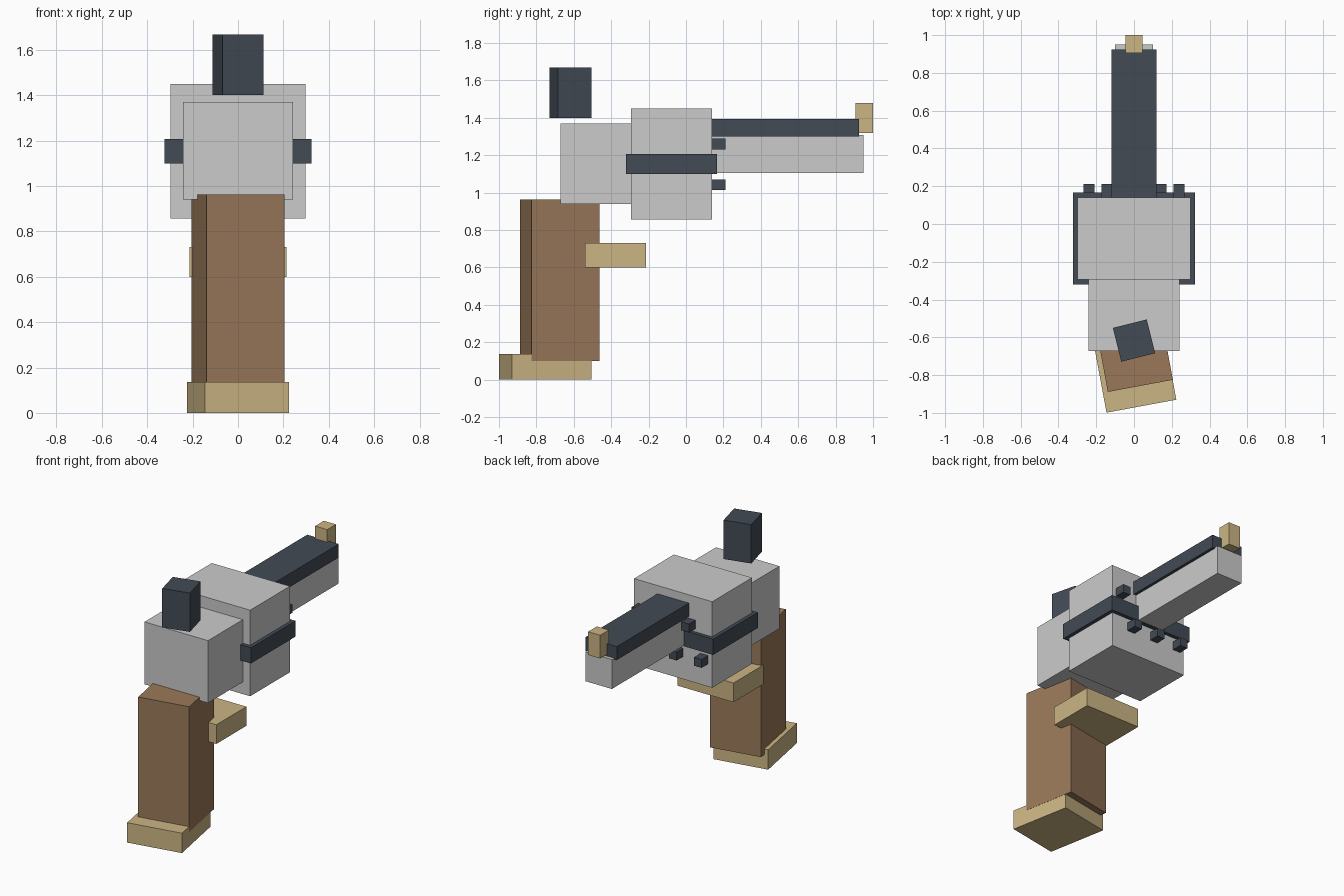
import bpy
from math import radians

if "Cube" in bpy.data.objects:
    bpy.data.objects.remove(bpy.data.objects["Cube"])


def material(name, rgb):
    m = bpy.data.materials.new(name)
    m.diffuse_color = (*rgb, 1)
    m.use_nodes = True
    m.node_tree.nodes["Principled BSDF"].inputs["Base Color"].default_value = m.diffuse_color
    return m


STEEL = material("dark_steel", (0.055, 0.07, 0.09))
WOOD = material("wood", (0.32, 0.19, 0.10))
BRASS = material("brass", (0.60, 0.46, 0.23))


def box(name, x, y, z, mat=None, turn=0):
    """Box from (min, max) ranges, optionally turned about its vertical axis."""
    ranges = (x, y, z)
    bpy.ops.mesh.primitive_cube_add(size=1, location=[(a + b) / 2 for a, b in ranges])
    ob = bpy.context.object
    ob.name = name
    ob.scale = [b - a for a, b in ranges]
    bpy.ops.object.transform_apply(location=False, rotation=False, scale=True)
    ob.rotation_euler.z = radians(turn)
    if mat:
        ob.data.materials.append(mat)
    return ob


def sym(half):
    return (-half, half)


# Grip with butt plate, both slightly twisted
box("butt_plate", sym(0.188), (-0.968, -0.537), (0, 0.137), BRASS, 10.5)
box("grip", sym(0.175), (-0.86, -0.49), (0.10, 0.963), WOOD, 10.5)

# Trigger guard
box("trigger_guard", sym(0.213), (-0.54, -0.213), (0.60, 0.732), BRASS)

# Frame, cylinder block and its band
box("rear_frame", sym(0.242), (-0.672, -0.25), (0.94, 1.37))
box("cylinder_block", sym(0.298), (-0.293, 0.14), (0.857, 1.45))
box("cylinder_band", sym(0.323), (-0.32, 0.166), (1.10, 1.208), STEEL)

# Hammer
box("hammer", sym(0.0925), (-0.709, -0.525), (1.40, 1.668), STEEL, 14)

# Barrel, top rib and sight
box("barrel", sym(0.10), (0.10, 0.95), (1.105, 1.308))
box("barrel_rib", sym(0.12), (0.10, 0.925), (1.30, 1.393), STEEL)
box("front_sight", sym(0.046), (0.905, 1.0), (1.32, 1.48), BRASS)

# Two staggered rows of chamber studs
for row, (z, offset) in enumerate(((1.26, 0.048), (1.042, -0.048))):
    for i in (-1, 0, 1):
        x = offset + 0.19 * i
        box(f"chamber_stud_{row}_{i + 1}", (x - 0.029, x + 0.029),
            (0.13, 0.212), (z - 0.029, z + 0.029), STEEL)
